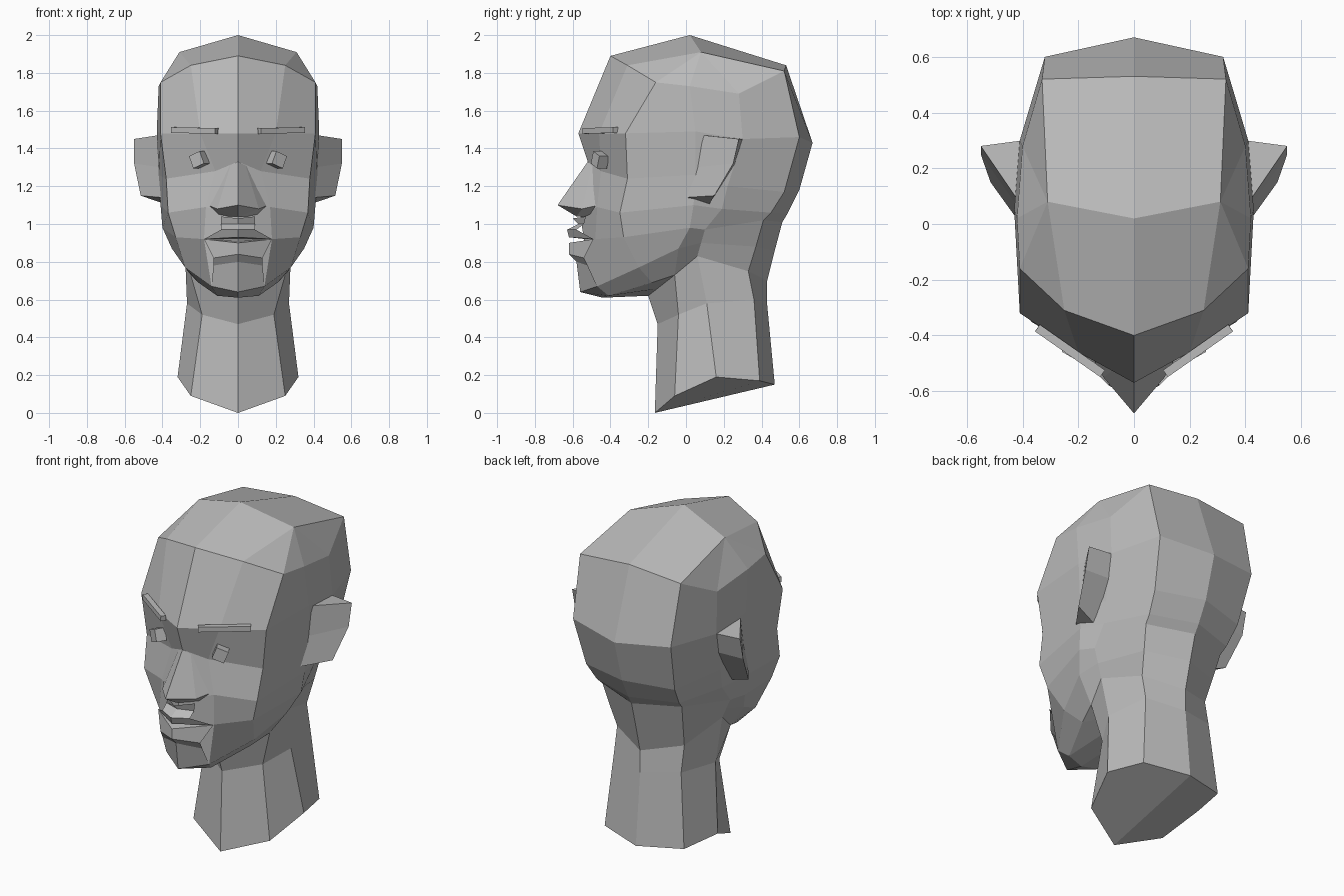
import bpy
import bmesh
from math import radians
from mathutils import Matrix, Vector

cube = bpy.data.objects.get("Cube")
if cube:
    bpy.data.objects.remove(cube)

clay = bpy.data.materials.new("grey_clay")
clay.use_nodes = True
GREY = (0.5, 0.5, 0.5, 1)
clay.diffuse_color = GREY
clay.node_tree.nodes["Principled BSDF"].inputs["Base Color"].default_value = GREY


def add_object(name, bm):
    """Turn a half-side bmesh into a mirrored, flat-shaded object."""
    mesh = bpy.data.meshes.new(name)
    bm.to_mesh(mesh)
    bm.free()
    mesh.materials.append(clay)
    obj = bpy.data.objects.new(name, mesh)
    bpy.context.collection.objects.link(obj)
    mirror = obj.modifiers.new("Mirror", "MIRROR")
    mirror.use_axis[0] = True
    mirror.use_clip = True
    mirror.merge_threshold = 0.001
    return obj


def loft(name, columns, cap_top=False, cap_bottom=False, closed=False):
    """Skin vertical lines, given in hundredths, ordered front to back."""
    bm = bmesh.new()
    grid = [[bm.verts.new(Vector(p) / 100) for p in col] for col in columns]
    pairs = list(zip(grid, grid[1:]))
    if closed:
        pairs.append((grid[-1], grid[0]))
    for left, right in pairs:
        for i in range(len(left) - 1):
            bm.faces.new((left[i], left[i + 1], right[i + 1], right[i]))
    if cap_top:
        bm.faces.new([col[0] for col in grid])
    if cap_bottom:
        bm.faces.new([col[-1] for col in reversed(grid)])
    bmesh.ops.remove_doubles(bm, verts=bm.verts, dist=0.0005)
    return add_object(name, bm)


def midline(*points):
    """A line of (y, z) points on the symmetry plane."""
    return [(0, y, z) for y, z in points]


# Head: each line runs crown, hairline, brow, cheek, nose base, mouth, jaw, under jaw
crown_mid = (0, 2, 200)
crown_side = (31, 8, 191)
face_mid = [crown_mid] + midline((-40, 189), (-57, 148), (-52, 133), (-56, 104),
                                 (-54, 92), (-56, 64), (-44, 61))
face_inner = [crown_side, (25, -31, 184), (20, -46, 148), (12, -45, 128),
              (17, -47, 109), (18, -48, 92), (14, -47, 67), (11, -41, 62)]
temple = [crown_side, (41, -16, 175), (41, -32, 148), (38, -31, 124),
          (37, -35, 106), (33, -33, 93), (28, -25, 77), (21, -18, 69)]
ear_front = [crown_side, (42, 2, 173), (43, 5, 149), (42, 5, 126),
             (41, 4, 110), (40, 2, 98), (35, -4, 87), (25, -6, 73)]
ear_back = [crown_side, (40, 28, 169), (41, 30, 145), (38, 22, 120),
            (37, 19, 108), (36, 10, 97), (32, 8, 90), (28, 6, 83)]
skull_corner = [crown_side, (33, 52, 181), (32, 60, 146), (29, 52, 117),
                (27, 45, 106), (26, 41, 102), (24, 37, 88), (22, 33, 75)]
skull_mid = [crown_mid] + midline((53, 184), (67, 143), (60, 118), (54, 106),
                                  (51, 101), (47, 86), (43, 70))
loft("head", [face_mid, face_inner, temple, ear_front,
              ear_back, skull_corner, skull_mid])

# Neck: continues the head lines down to a slanted base
throat = (0, -20, 62)
loft("neck", [
    midline(throat[1:], (-15, 47), (-16.5, 0)),
    [ear_front[-1], (19, -4, 52), (25, -6, 9)],
    [ear_back[-1], (27, 11, 58), (32, 16, 19)],
    [skull_corner[-1], (22, 36, 60), (26, 39, 17)],
    midline(skull_mid[-1][1:], (43, 57), (47, 15)),
], cap_bottom=True)

# Underside of the jaw, from the jaw rim back to the throat
rim = [line[-1] for line in (face_mid, face_inner, temple, ear_front)]
loft("jaw_underside", [
    [p, Vector(throat).lerp(Vector(rim[-1]), i / 3)] for i, p in enumerate(rim)
])

# Nose wedge
nose_base = (0, -58, 104)
loft("nose", [
    [(0, -52, 133), (0, -68, 110), nose_base],
    [(4, -50, 131), (11, -55, 108), nose_base],
    [(8, -46, 129), (16, -46, 110), (10, -49, 104)],
])

# Lips, the lower one running on into the chin
mouth_corner = (18, -49, 92)
loft("upper_lip", [
    midline((-60, 103), (-57, 100), (-63, 97), (-62, 93), (-53, 92)),
    [(9, -53, 104), (9, -54, 100), (9, -58, 97), mouth_corner, mouth_corner],
])
loft("lower_lip_and_chin", [
    midline((-53, 91), (-62, 90), (-62, 84), (-58, 80), (-56, 64)),
    [mouth_corner, mouth_corner, (13, -54, 82), (13, -52, 78), face_inner[-2]],
])

# Ears: front root, outer rim, back root
loft("ears", [
    [(42, 9, 147), (41, 5, 130), (40, -1, 114)],
    [(55, 28, 145), (55, 25, 132), (51.5, 15, 115)],
    [(40, 30, 145), (37, 26, 132), (37, 12, 110)],
], cap_top=True, cap_bottom=True, closed=True)


def block(name, centre, size, turn, roll):
    """A small box turned to follow the face on each side."""
    bm = bmesh.new()
    place = (Matrix.Translation(centre)
             @ Matrix.Rotation(radians(turn), 4, "Z")
             @ Matrix.Rotation(radians(roll), 4, "Y")
             @ Matrix.Diagonal((*size, 1)))
    bmesh.ops.create_cube(bm, size=1, matrix=place)
    return add_object(name, bm)


# Eyebrows and eyes
block("eyebrows", (0.23, -0.455, 1.495), (0.285, 0.03, 0.03), 35, -1)
block("eyes", (0.205, -0.455, 1.34), (0.07, 0.06, 0.07), 30, 22)
